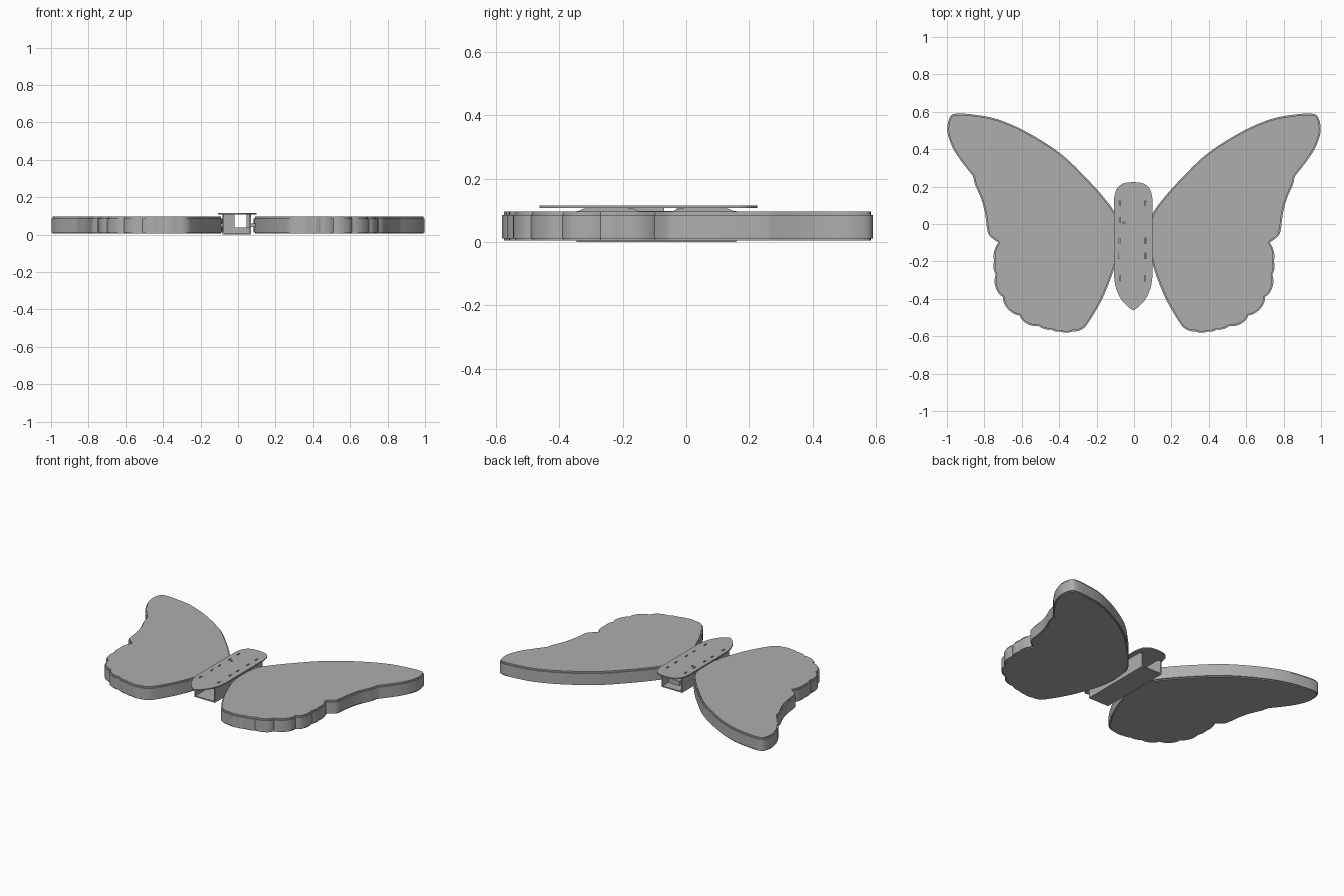
import bpy
import bmesh
from mathutils import Vector

cube = bpy.data.objects.get("Cube")
if cube:
    bpy.data.objects.remove(cube, do_unlink=True)

# One plain grey for the whole model
grey = bpy.data.materials.new("plain_grey")
grey.use_nodes = True
colour = (0.42, 0.42, 0.42, 1)
grey.diffuse_color = colour
grey.node_tree.nodes["Principled BSDF"].inputs["Base Color"].default_value = colour


def finish(name, bm, smooth=True):
    bmesh.ops.recalc_face_normals(bm, faces=bm.faces)
    mesh = bpy.data.meshes.new(name)
    bm.to_mesh(mesh)
    bm.free()
    mesh.materials.append(grey)
    obj = bpy.data.objects.new(name, mesh)
    bpy.context.collection.objects.link(obj)
    if smooth:
        bpy.ops.object.select_all(action='DESELECT')
        obj.select_set(True)
        bpy.context.view_layer.objects.active = obj
        bpy.ops.object.shade_smooth_by_angle()
    return obj


def spline(points, steps=6):
    """Smooth open curve through the points."""
    p = [Vector(q) for q in points]
    p = [2 * p[0] - p[1]] + p + [2 * p[-1] - p[-2]]
    out = []
    for a, b, c, d in zip(p, p[1:], p[2:], p[3:]):
        for i in range(steps):
            t = i / steps
            out.append(0.5 * (2 * b + (c - a) * t + (2 * a - 5 * b + 4 * c - d) * t**2
                              + (3 * b - a - 3 * c + d) * t**3))
    return out + [p[-2]]


def scallops(points, bulge=0.1, steps=5):
    """Chain of shallow outward arcs between notches, travelling clockwise."""
    out = []
    for a, b in zip(points, points[1:]):
        a, b = Vector(a), Vector(b)
        side = Vector((a.y - b.y, b.x - a.x))
        for i in range(steps):
            t = i / steps
            out.append(a.lerp(b, t) + side * bulge * 4 * t * (1 - t))
    return out


def inset(outline, amount):
    """Move a clockwise outline inward along its corner normals."""
    out = []
    for i, p in enumerate(outline):
        along = (outline[(i + 1) % len(outline)] - outline[i - 1]).normalized()
        out.append(p + Vector((along.y, -along.x)) * amount)
    return out


def layered(name, layers):
    """Solid skin over stacked outlines, given as (outline, height)."""
    bm = bmesh.new()
    rings = [[bm.verts.new((p.x, p.y, z)) for p in outline] for outline, z in layers]
    for low, high in zip(rings, rings[1:]):
        for i in range(len(low)):
            bm.faces.new((low[i - 1], low[i], high[i], high[i - 1]))
    bm.faces.new(rings[0])
    bm.faces.new(rings[-1])
    return finish(name, bm)


def add_box(bm, low, high):
    verts = bmesh.ops.create_cube(bm, size=1)["verts"]
    for v in verts:
        v.co = [l + (c + 0.5) * (h - l) for c, l, h in zip(v.co, low, high)]


def box(name, low, high):
    bm = bmesh.new()
    add_box(bm, low, high)
    return finish(name, bm, False)


# Wing outline: leading edge and rounded tip, outer margin, scalloped hind margin, inner edge
leading = spline([(.085, -.03), (.1, .055), (.16, .14), (.25, .24), (.39, .375), (.57, .49),
                  (.73, .56), (.86, .585), (.95, .59), (.985, .57), (.998, .5),
                  (.975, .42), (.93, .345), (.86, .255)])
outer = spline([(.85, .21), (.815, .13), (.795, .05), (.783, -.04), (.765, -.07), (.725, -.1)], 3)
hind = scallops([(.733, -.11), (.748, -.2), (.74, -.27), (.735, -.35), (.7, -.39), (.682, -.445),
                 (.61, -.49), (.585, -.525), (.51, -.545), (.44, -.565), (.395, -.575),
                 (.33, -.575), (.26, -.55)])
inner = spline([(.26, -.55), (.22, -.49), (.165, -.39), (.11, -.25), (.088, -.16), (.083, -.1)])
wing = leading + outer + hind + inner
rim = inset(wing, 0.007)

for side, label in ((1, "left"), (-1, "right")):
    full, small = ([Vector((p.x * side, p.y)) for p in line] for line in (wing, rim))
    layered(label + "_wing", [(small, .005), (small, .012), (full, .012),
                              (full, .086), (small, .086), (small, .096)])

# Body cover: rounded at the back, pointed at the front
half = spline([(0, .225), (.055, .216), (.09, .185), (.104, .13)])
half += spline([(.104, -.27), (.093, -.34), (.063, -.405), (.025, -.445), (0, -.462)])
mirror = [Vector((-p.x, p.y)) for p in reversed(half[1:-1])]
cover_line = [p + Vector((-.004, 0)) for p in half + mirror]
cover = layered("body_cover", [(cover_line, .107), (cover_line, .115)])

# Slots and a small hole through the cover
bm = bmesh.new()
for x in (-.075, .06):
    for y in (.11, .02, -.09, -.17, -.29):
        add_box(bm, (x - .004, y - .014, .09), (x + .004, y + .014, .13))
add_box(bm, (-.06, .002, .09), (-.048, .014, .13))
cutter = finish("slot_cutter", bm, False)
cutter.hide_render = True
cut = cover.modifiers.new("slots", 'BOOLEAN')
cut.object = cutter
cut.solver = 'EXACT'
bpy.ops.object.select_all(action='DESELECT')
bpy.context.view_layer.objects.active = cover
cover.select_set(True)
bpy.ops.object.modifier_apply(modifier=cut.name)
bpy.data.objects.remove(cutter, do_unlink=True)

# Open-ended channel below the cover
front, back = -.345, .16
box("channel_floor", (-.083, front, 0), (.07, back, .008))
for label, x in (("right", -.083), ("left", .062)):
    box(label + "_channel_wall", (x, front, .008), (x + .008, back, .098))
    # Raised lugs carry the cover
    for end, y in (("front", -.245), ("back", .055)):
        lug = [Vector((dy, z)) for dy, z in
               ((-.095, .098), (-.08, .105), (-.06, .107), (.06, .107), (.08, .105), (.095, .098))]
        bm = bmesh.new()
        face = bm.faces.new([bm.verts.new((x, y + p.x, p.y)) for p in lug])
        grown = bmesh.ops.extrude_face_region(bm, geom=[face])["geom"]
        for v in grown:
            if isinstance(v, bmesh.types.BMVert):
                v.co.x += .008
        finish(f"{label}_{end}_lug", bm, False)

# Drive units inside the channel
box("right_drive", (-.075, -.2, .008), (-.02, -.07, .107))
box("left_drive", (.045, -.03, .008), (.062, .1, .107))
box("drive_base", (-.02, -.2, .008), (.062, .1, .038))

# Short pins joining the wings to the channel
for label, low, high in (("left", .07, .1), ("right", -.1, -.083)):
    for end, y in (("front", -.17), ("back", -.02)):
        box(f"{label}_{end}_pin", (low, y - .02, .04), (high, y + .02, .06))
